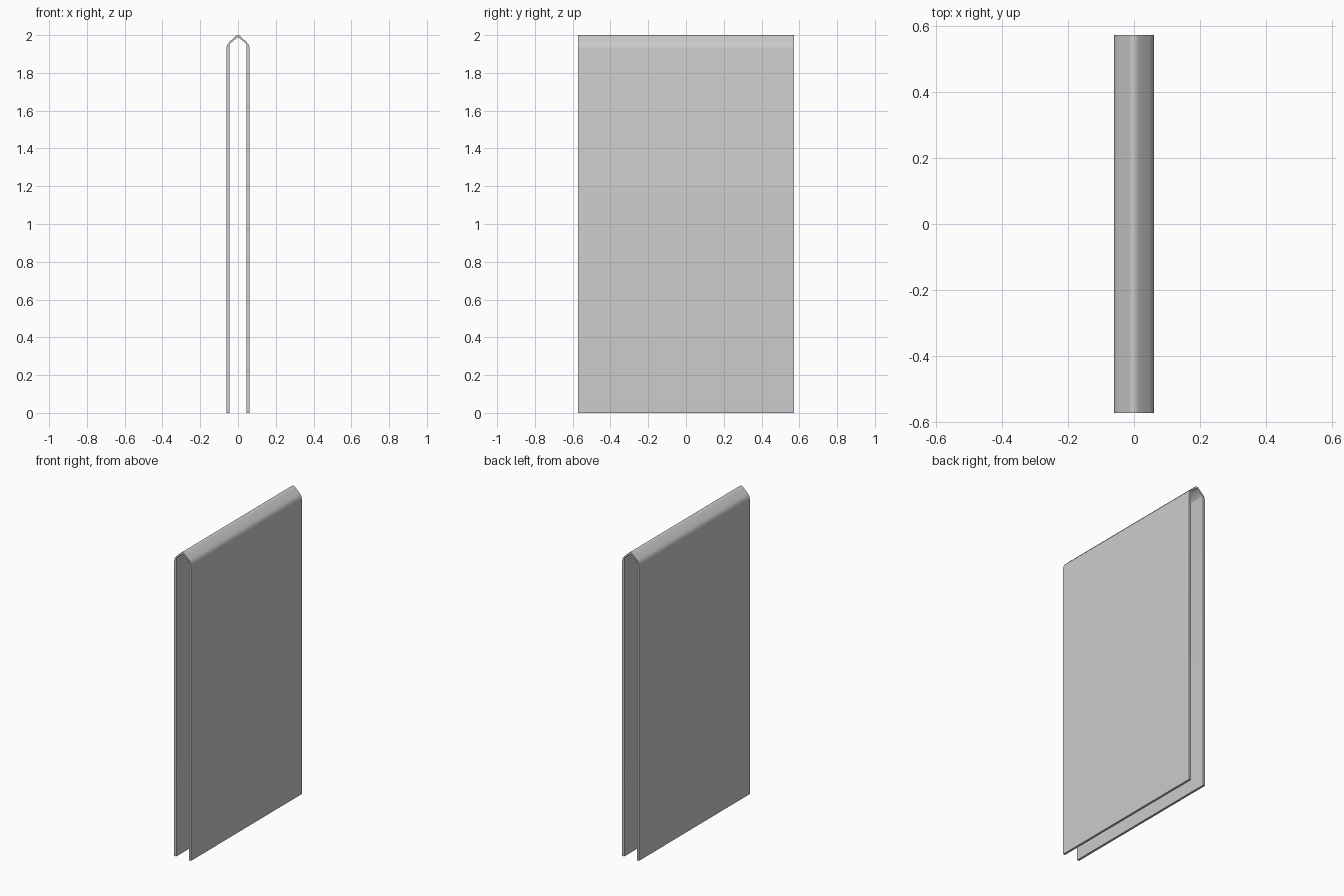
import bpy, bmesh, math

if "Cube" in bpy.data.objects:
    bpy.data.objects.remove(bpy.data.objects["Cube"])

HALF_LEN = 0.572

# Half cross-section: outer skin from foot to ridge, inner skin from foot to ridge
outer = [(0.061, 0), (0.061, 1.93), (0.059, 1.942), (0.054, 1.953), (0.047, 1.962),
         (0.018, 1.990), (0.012, 1.995), (0.006, 1.999), (0, 2.0)]
inner = [(0.046, 0), (0.046, 1.948), (0.043, 1.954), (0.004, 1.987), (0, 1.988)]


def mirrored(half):
    """Full arch path from the right foot over the ridge to the left foot."""
    return half + [(-x, z) for x, z in reversed(half[:-1])]


profile = mirrored(outer) + mirrored(inner)[::-1]

# Folded sheet: extrude the closed section along y
bm = bmesh.new()
face = bm.faces.new([bm.verts.new((x, -HALF_LEN, z)) for x, z in profile])
ext = bmesh.ops.extrude_face_region(bm, geom=[face])
verts = [g for g in ext["geom"] if isinstance(g, bmesh.types.BMVert)]
bmesh.ops.translate(bm, verts=verts, vec=(0, 2 * HALF_LEN, 0))
bmesh.ops.recalc_face_normals(bm, faces=bm.faces)
mesh = bpy.data.meshes.new("folded_panel")
bm.to_mesh(mesh)
bm.free()

panel = bpy.data.objects.new("folded_panel", mesh)
bpy.context.collection.objects.link(panel)
bpy.context.view_layer.objects.active = panel
panel.select_set(True)
bpy.ops.object.shade_smooth_by_angle(angle=math.radians(35))
